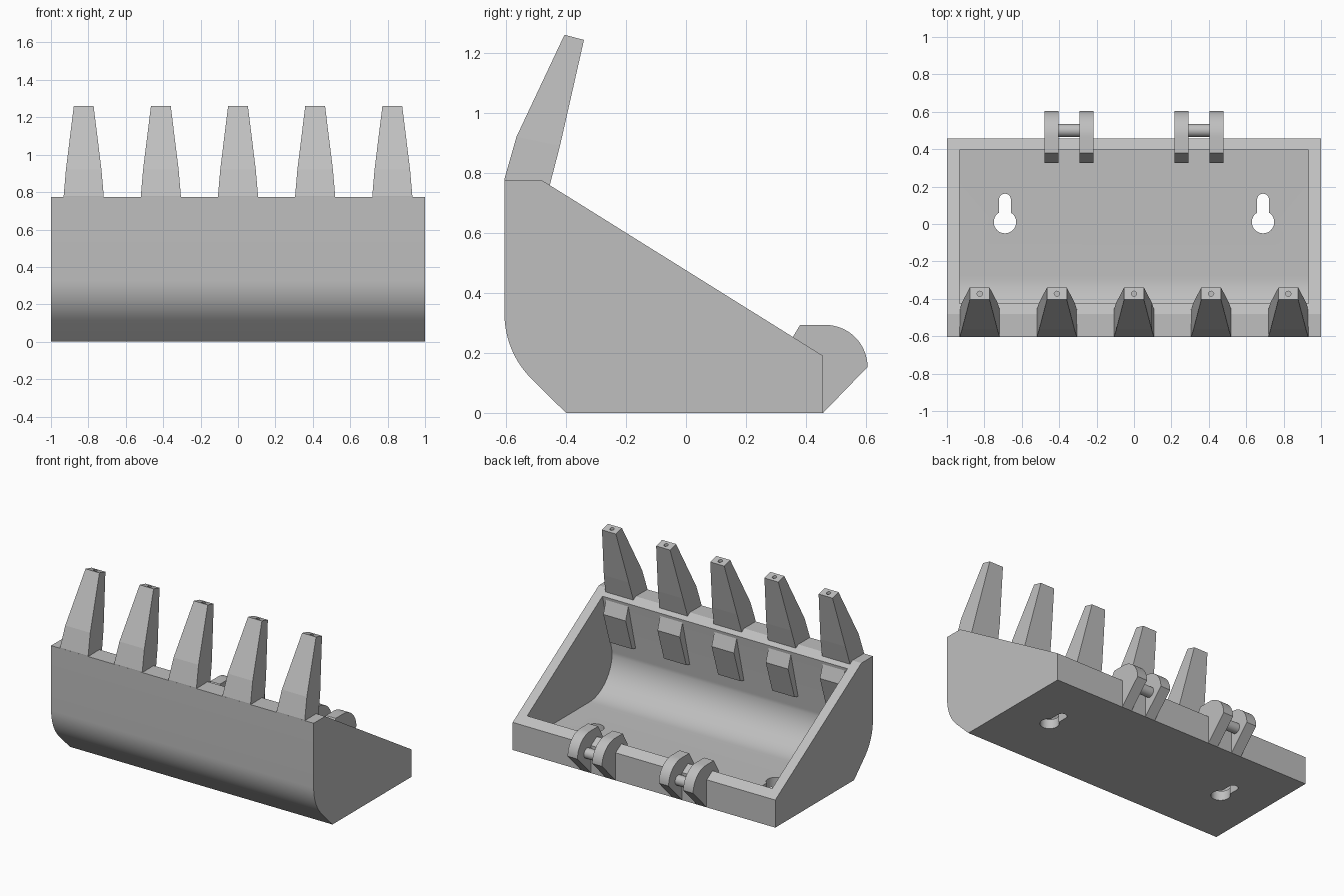
import bpy, bmesh, math
from mathutils import Vector

cube = bpy.data.objects.get("Cube")
if cube:
    bpy.data.objects.remove(cube, do_unlink=True)

grey = bpy.data.materials.new("plain grey")
grey.use_nodes = True
colour = (0.52, 0.52, 0.52, 1)
grey.diffuse_color = colour
grey.node_tree.nodes["Principled BSDF"].inputs["Base Color"].default_value = colour


def loft(name, rings):
    """Skin a list of closed rings and cap both ends."""
    bm = bmesh.new()
    loops = [[bm.verts.new(p) for p in ring] for ring in rings]
    n = len(loops[0])
    for a, b in zip(loops, loops[1:]):
        for i in range(n):
            j = (i + 1) % n
            bm.faces.new((a[i], a[j], b[j], b[i]))
    bm.faces.new(loops[0][::-1])
    bm.faces.new(loops[-1])
    bmesh.ops.recalc_face_normals(bm, faces=bm.faces)
    mesh = bpy.data.meshes.new(name)
    bm.to_mesh(mesh)
    bm.free()
    mesh.materials.append(grey)
    ob = bpy.data.objects.new(name, mesh)
    bpy.context.collection.objects.link(ob)
    return ob


def prism(name, profile, x0, x1):
    """Side profile of (y, z) points extruded along x."""
    return loft(name, [[(x, y, z) for y, z in profile] for x in (x0, x1)])


def arc(cy, cz, r, start, end, steps):
    angles = [math.radians(start + (end - start) * i / steps) for i in range(steps + 1)]
    return [(cy + r * math.cos(a), cz + r * math.sin(a)) for a in angles]


def select(ob):
    bpy.ops.object.select_all(action='DESELECT')
    ob.select_set(True)
    bpy.context.view_layer.objects.active = ob


def cut(ob, cutter):
    cutter.hide_render = True
    mod = ob.modifiers.new("cut", 'BOOLEAN')
    mod.operation, mod.solver, mod.object = 'DIFFERENCE', 'EXACT', cutter
    select(ob)
    bpy.ops.object.modifier_apply(modifier=mod.name)
    bpy.data.objects.remove(cutter, do_unlink=True)


def smooth(ob):
    select(ob)
    bpy.ops.object.shade_smooth_by_angle(angle=math.radians(25))


# Bucket shell: rounded front, sloping rim, hollow inside
outer = [(-0.605, 0.775), (-0.48, 0.775), (0.457, 0.19), (0.457, 0), (-0.4, 0)]
outer += arc(-0.3, 0.33, 0.305, 225, 180, 10)
shell = prism("bucket_shell", outer, -1, 1)
hollow = [(-0.424, 0.74), (-0.424, 0.95), (0.395, 0.95), (0.395, 0.065)]
hollow += arc(-0.28, 0.315, 0.25, 270, 180, 18)
cut(shell, prism("hollow_cutter", hollow, -0.933, 0.933))

# Keyhole openings through the floor
for side in (-1, 1):
    outline = arc(0.69 * side, 0.01, 0.06, 122, 418, 28)
    outline += arc(0.69 * side, 0.13, 0.032, 0, 180, 12)
    cut(shell, loft("keyhole_cutter", [[(x, y, z) for x, y in outline] for z in (-0.05, 0.15)]))
smooth(shell)

# Teeth: (half width, front y, front z, back y, back z) from root to tip
sections = [
    (0.108, -0.6, 0.7, -0.47, 0.7),
    (0.107, -0.605, 0.78, -0.455, 0.755),
    (0.095, -0.565, 0.92, -0.42, 0.89),
    (0.053, -0.405, 1.26, -0.34, 1.243),
]
root = [(-0.5, 0.74), (-0.43, 0.72), (-0.4, 0.63), (-0.47, 0.41), (-0.54, 0.39), (-0.56, 0.6)]
for i in range(5):
    x = (i - 2) * 0.4125
    tooth = loft(f"tooth_{i + 1}", [
        [(x - w, fy, fz), (x + w, fy, fz), (x + w, by, bz), (x - w, by, bz)]
        for w, fy, fz, by, bz in sections])
    hole = [(x + u, v) for u, v in arc(0, -0.373, 0.014, 0, 330, 11)]
    cut(tooth, loft("tip_hole_cutter", [[(u, v, z) for u, v in hole] for z in (1.2, 1.3)]))
    prism(f"tooth_root_{i + 1}", root, x - 0.085, x + 0.085)

# Hinges: two lugs and a pin on each side of the back wall
lug = [(0.457, 0), (0.41, 0.06), (0.395, 0.1), (0.325, 0.2), (0.38, 0.293)]
lug += arc(0.465, 0.153, 0.14, 90, 0, 14)
pin = arc(0.5, 0.155, 0.035, 0, 345, 23)
for side, label in ((1, "left"), (-1, "right")):
    for place, x in (("inner", 0.216), ("outer", 0.403)):
        smooth(prism(f"{label}_{place}_hinge_lug", lug, side * x, side * (x + 0.075)))
    smooth(prism(f"{label}_hinge_pin", pin, side * 0.28, side * 0.41))
